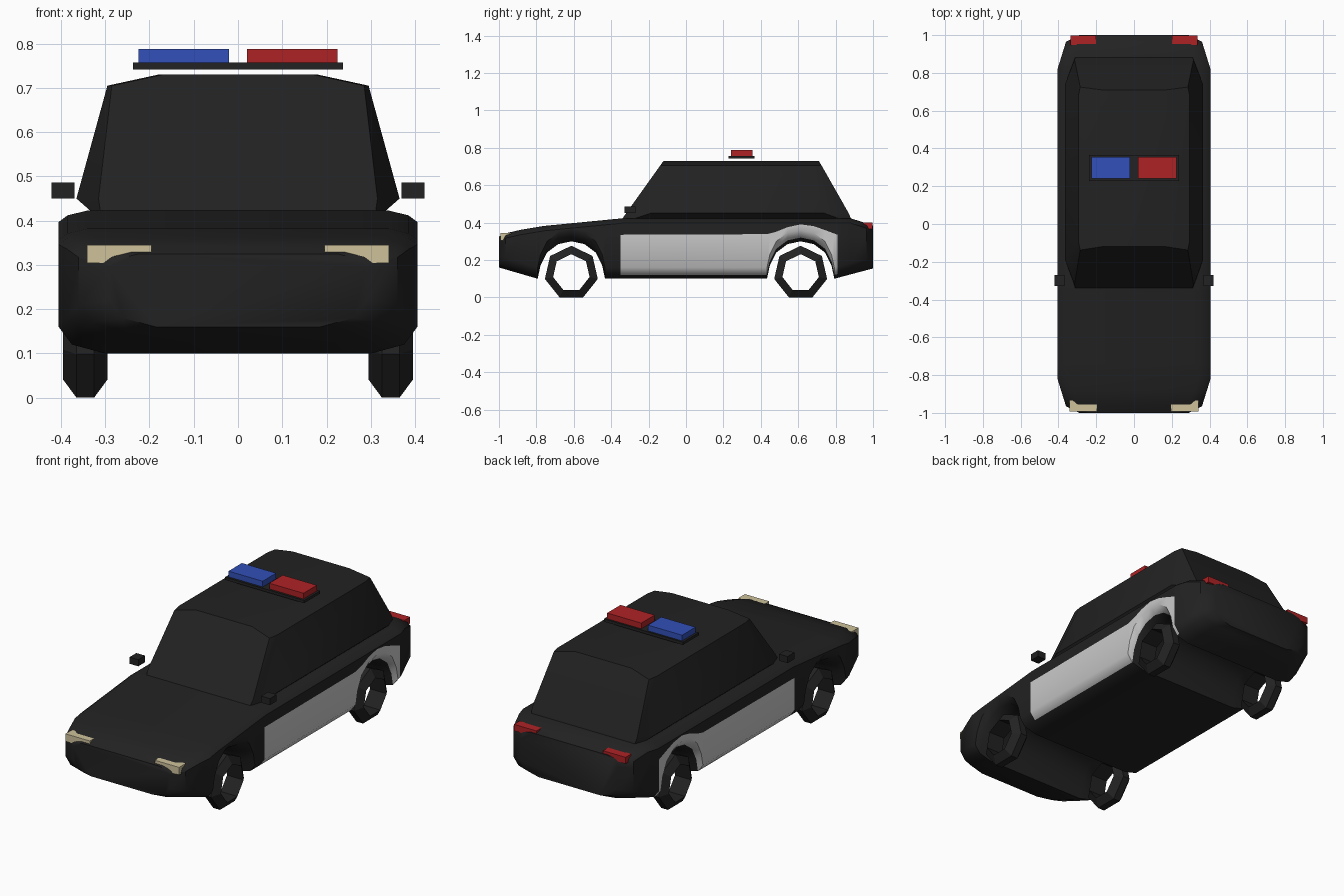
import bpy, bmesh, math

cube = bpy.data.objects.get("Cube")
if cube:
    bpy.data.objects.remove(cube)


def material(name, rgb):
    m = bpy.data.materials.new(name)
    m.use_nodes = True
    m.diffuse_color = (*rgb, 1)
    m.node_tree.nodes["Principled BSDF"].inputs["Base Color"].default_value = (*rgb, 1)
    return m


BLACK = material("black paint", (0.016, 0.016, 0.016))
WHITE = material("white panel", (0.6, 0.6, 0.6))
RED = material("red lens", (0.42, 0.016, 0.018))
BLUE = material("blue lens", (0.032, 0.08, 0.48))
CREAM = material("cream lamp", (0.62, 0.54, 0.33))


def finish(name, bm, mats, angle=None):
    bmesh.ops.recalc_face_normals(bm, faces=bm.faces)
    mesh = bpy.data.meshes.new(name)
    bm.to_mesh(mesh)
    bm.free()
    ob = bpy.data.objects.new(name, mesh)
    bpy.context.collection.objects.link(ob)
    for m in mats:
        mesh.materials.append(m)
    if angle:
        bpy.ops.object.select_all(action="DESELECT")
        ob.select_set(True)
        bpy.context.view_layer.objects.active = ob
        bpy.ops.object.shade_smooth_by_angle(angle=math.radians(angle))
    return ob


def box(name, x, y, z, mat):
    bm = bmesh.new()
    bmesh.ops.create_cube(bm, size=1)
    for v in bm.verts:
        for i, (lo, hi) in enumerate((x, y, z)):
            v.co[i] = hi if v.co[i] > 0 else lo
    return finish(name, bm, [mat])


def loft(bm, rings, paint=None, caps=True):
    """Bridge closed rings of points; paint(ring, side) picks a material."""
    rows = [[bm.verts.new(p) for p in r] for r in rings]
    n = len(rows[0])
    for i in range(len(rows) - 1):
        for j in range(n):
            k = (j + 1) % n
            f = bm.faces.new((rows[i][j], rows[i][k], rows[i + 1][k], rows[i + 1][j]))
            if paint:
                f.material_index = paint(i, j)
    if caps:
        bm.faces.new(rows[0])
        bm.faces.new(rows[-1])


def lerp(table, y):
    for (a, p), (b, q) in zip(table, table[1:]):
        if y <= b:
            return p + (q - p) * max(0, y - a) / (b - a)
    return table[-1][1]


# Body curves along the length
AXLES = (-0.613, 0.613)
arch_half = [(0.18, 0.10), (0.165, 0.17), (0.13, 0.24), (0.07, 0.285)]
arch = [(-d, z) for d, z in arch_half] + [(0, 0.3)] + [(d, z) for d, z in reversed(arch_half)]
bottom = [(-1, 0.16)] + [(a + d, z) for a in AXLES for d, z in arch] + [(1, 0.155)]
top = [(-1, 0.325), (-0.965, 0.343), (-0.88, 0.362), (-0.76, 0.382), (-0.34, 0.423), (0.88, 0.423), (1, 0.385)]
width = [(-1, 0.29), (-0.965, 0.36), (-0.82, 0.405), (0.82, 0.405), (0.965, 0.36), (1, 0.29)]
panel_top = [(0.42, 0.335), (0.48, 0.35), (0.54, 0.375), (0.61, 0.391), (0.69, 0.38), (0.81, 0.335)]
PANEL = (-0.35, 0.81)

stations = sorted({round(p[0], 3) for t in (bottom, top, width) for p in t} | set(PANEL))
rings = []
for y in stations:
    b, t, w = lerp(bottom, y), lerp(top, y), lerp(width, y)
    p = lerp(panel_top, y)
    p = min(max(p, b + 0.07), t - 0.027)
    half = [(w - 0.105, b), (w - 0.03, b + 0.02), (w, b + 0.06), (w, p),
            (w, t - 0.026), (w - 0.02, t - 0.011), (w - 0.065, t)]
    rings.append([(x, y, z) for x, z in half] + [(-x, y, z) for x, z in reversed(half)])


def panel_paint(i, j):
    inside = PANEL[0] <= stations[i] and stations[i + 1] <= PANEL[1]
    return 1 if inside and j in (1, 2, 10, 11) else 0


bm = bmesh.new()
loft(bm, rings, panel_paint)
finish("body", bm, [BLACK, WHITE], 40)

# Cabin: stacked outlines with chamfered corners
bm = bmesh.new()
levels = [  # height, front, back, half width, windscreen half width, corner depth
    (0.415, -0.345, 0.885, 0.325, 0.31, 0.05),
    (0.45, -0.32, 0.87, 0.365, 0.315, 0.13),
    (0.705, -0.138, 0.725, 0.295, 0.285, 0.05),
    (0.73, -0.12, 0.71, 0.18, 0.17, 0.02),
]
outlines = []
for z, f, r, w, e, c in levels:
    side = [(e, f), (w, f + c), (w, r - c), (e, r)]
    outlines.append([(x, y, z) for x, y in side] + [(-x, y, z) for x, y in reversed(side)])
loft(bm, outlines)
finish("cabin", bm, [BLACK], 35)

# Wheels: open seven-sided rings with a tapered tread
section = [(-0.05, 0.1), (-0.02, 0.145), (0.02, 0.145), (0.05, 0.1)]
for end, y in zip(("front", "rear"), AXLES):
    for side, x in (("left", 0.345), ("right", -0.345)):
        bm = bmesh.new()
        hoops = []
        for dx, r in section + section[:1]:
            hoops.append([(x + dx, y + r * math.sin(k * math.tau / 7),
                           0.131 + r * math.cos(k * math.tau / 7)) for k in range(7)])
        loft(bm, hoops, caps=False)
        bmesh.ops.remove_doubles(bm, verts=bm.verts, dist=0.0001)
        finish(f"{end}_{side}_wheel", bm, [BLACK])

# Paired lamps and mirrors
for side, s in (("left", 1), ("right", -1)):
    def span(a, b):
        return sorted((s * a, s * b))
    box(f"{side}_headlight", span(0.195, 0.341), (-0.992, -0.935), (0.304, 0.345), CREAM)
    box(f"{side}_taillight", span(0.2, 0.335), (0.948, 0.997), (0.365, 0.4), RED)
    box(f"{side}_mirror", span(0.369, 0.421), (-0.328, -0.27), (0.45, 0.486), BLACK)
    box(f"{side}_roof_light", span(0.02, 0.225), (0.24, 0.355), (0.757, 0.788),
        RED if s > 0 else BLUE)

# Roof light mount
box("roof_light_base", (-0.237, 0.237), (0.228, 0.365), (0.742, 0.757), BLACK)
